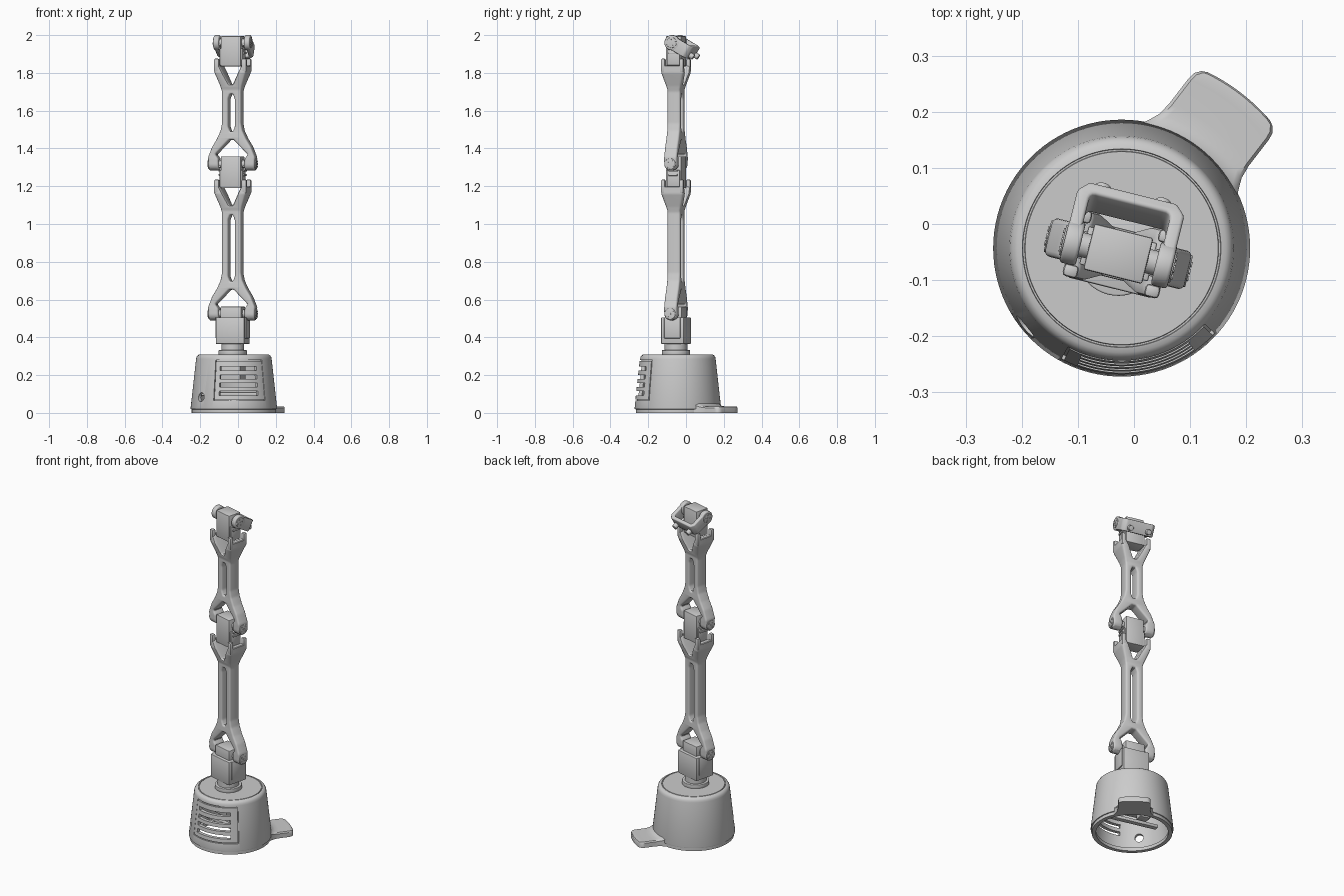
import bpy, bmesh, math
from mathutils import Matrix, Vector

if "Cube" in bpy.data.objects:
    bpy.data.objects.remove(bpy.data.objects["Cube"])

grey = bpy.data.materials.new("plain grey")
grey.use_nodes = True
grey.diffuse_color = (0.6, 0.6, 0.6, 1)
grey.node_tree.nodes["Principled BSDF"].inputs["Base Color"].default_value = (0.6, 0.6, 0.6, 1)

BASE = Matrix.Translation((-0.022, -0.043, 0))
ARM = Matrix.Translation((-0.028, -0.053, 0)) @ Matrix.Rotation(math.radians(-14), 4, 'Z')
parts = []


def add_mesh(name, me, frame):
    ob = bpy.data.objects.new(name, me)
    bpy.context.scene.collection.objects.link(ob)
    ob.matrix_world = frame
    me.materials.clear()
    me.materials.append(grey)
    parts.append(ob)
    return ob


def finish(name, bm, frame):
    bmesh.ops.recalc_face_normals(bm, faces=bm.faces)
    me = bpy.data.meshes.new(name)
    bm.to_mesh(me)
    bm.free()
    return add_mesh(name, me, frame)


def box(name, c, size, frame=ARM, bevel=0.004):
    bm = bmesh.new()
    bmesh.ops.create_cube(bm, size=1, matrix=Matrix.Translation(c) @ Matrix.Diagonal((*size, 1)))
    if bevel:
        bmesh.ops.bevel(bm, geom=bm.edges[:], offset=bevel, segments=2, profile=0.5, affect='EDGES')
    return finish(name, bm, frame)


def cyl(name, c, r, h, axis='Z', frame=ARM, bevel=0.0, seg=32):
    turn = {'X': Matrix.Rotation(math.pi / 2, 4, 'Y'), 'Y': Matrix.Rotation(math.pi / 2, 4, 'X'),
            'Z': Matrix.Identity(4)}[axis]
    bm = bmesh.new()
    bmesh.ops.create_cone(bm, cap_ends=True, segments=seg, radius1=r, radius2=r, depth=h,
                          matrix=Matrix.Translation(c) @ turn)
    if bevel:
        rim = [e for e in bm.edges if any(len(f.verts) > 4 for f in e.link_faces)]
        bmesh.ops.bevel(bm, geom=rim, offset=bevel, segments=3, profile=0.5, affect='EDGES')
    return finish(name, bm, frame)


def lathe(name, profile, frame, seg=96):
    bm = bmesh.new()
    vs = [bm.verts.new((r, 0, z)) for r, z in profile]
    es = [bm.edges.new(p) for p in zip(vs, vs[1:])]
    bmesh.ops.spin(bm, geom=vs + es, cent=(0, 0, 0), axis=(0, 0, 1), angle=math.tau,
                   steps=seg, use_merge=True)
    bmesh.ops.remove_doubles(bm, verts=bm.verts, dist=1e-5)
    return finish(name, bm, frame)


def smooth_loop(pts, step=0.015):
    """Resample a closed outline, then cut its corners."""
    out = []
    for a, b in zip(pts, pts[1:] + pts[:1]):
        a, b = Vector(a), Vector(b)
        n = max(1, math.ceil((b - a).length / step))
        out += [a.lerp(b, i / n) for i in range(n)]
    return [a.lerp(b, t) for a, b in zip(out, out[1:] + out[:1]) for t in (0.25, 0.75)]


def plate_mesh(name, loops, half, bevel):
    """Rounded plate from outlines in XY; later outlines are holes."""
    cu = bpy.data.curves.new(name + "_outline", 'CURVE')
    cu.dimensions, cu.fill_mode = '2D', 'BOTH'
    cu.extrude, cu.bevel_depth, cu.bevel_resolution, cu.offset = half - bevel, bevel, 2, -bevel
    for loop in loops:
        pts = smooth_loop(loop)
        sp = cu.splines.new('POLY')
        sp.points.add(len(pts) - 1)
        for p, v in zip(sp.points, pts):
            p.co = (v.x, v.y, 0, 1)
        sp.use_cyclic_u = True
    ob = bpy.data.objects.new(name + "_outline", cu)
    bpy.context.scene.collection.objects.link(ob)
    dg = bpy.context.evaluated_depsgraph_get()
    me = bpy.data.meshes.new_from_object(ob.evaluated_get(dg))
    bpy.data.objects.remove(ob)
    bm = bmesh.new()
    bm.from_mesh(me)
    bmesh.ops.remove_doubles(bm, verts=bm.verts, dist=1e-5)
    return bm


# ---- Base shell with vent panel ----
def wall(z):
    return 0.229 - (z - 0.025) * 0.11


def sector(name, din, dout, mid, half, z0, z1, n=24):
    """Curved slab that follows the sloping base wall."""
    bm = bmesh.new()
    rings = []
    for i in range(n + 1):
        a = math.radians(mid - half + 2 * half * i / n)
        rings.append([bm.verts.new(((wall(z) + d) * math.cos(a), (wall(z) + d) * math.sin(a), z))
                      for d, z in ((din, z0), (dout, z0), (dout, z1), (din, z1))])
    for p, q in zip(rings, rings[1:]):
        for k in range(4):
            bm.faces.new((p[k], p[(k + 1) % 4], q[(k + 1) % 4], q[k]))
    bm.faces.new(rings[0])
    bm.faces.new(rings[-1])
    return finish(name, bm, BASE)


def cut(target, cutters):
    for c in cutters:
        c.hide_render = True
        m = target.modifiers.new("cut", 'BOOLEAN')
        m.operation, m.object, m.solver = 'DIFFERENCE', c, 'EXACT'
    bpy.context.view_layer.update()
    me = bpy.data.meshes.new_from_object(target.evaluated_get(bpy.context.evaluated_depsgraph_get()))
    target.modifiers.clear()
    target.data = me
    for c in cutters:
        parts.remove(c)
        bpy.data.objects.remove(c)


shell = lathe("base_shell", [(0, 0.31), (0.172, 0.31), (0.173, 0.306), (0.176, 0.306), (0.177, 0.31),
              (0.186, 0.308), (0.193, 0.303), (0.198, 0.295), (0.2, 0.285), (0.229, 0.025),
              (0.228, 0.02), (0.223, 0.019), (0.223, 0), (0.2, 0), (0.2, 0.02), (0.211, 0.026),
              (0.18, 0.285), (0, 0.285)], BASE)
panel = sector("vent_panel", -0.012, 0.001, -80.5, 36.8, 0.071, 0.274)
slots = [0.235, 0.19, 0.147, 0.104]


def slot_cutters():
    return [sector("slot_cutter", -0.06, 0.03, -82.5, 28, z - 0.011, z + 0.011) for z in slots]


hole_frame = BASE @ Matrix.Rotation(math.radians(-141), 4, 'Z')
cut(shell, [sector("panel_cutter", -0.008, 0.03, -80.5, 38, 0.065, 0.28)] + slot_cutters()
    + [cyl("hole_cutter", (0.22, 0, 0.083), 0.024, 0.1, 'X', hole_frame)])
cut(panel, slot_cutters())

# ---- Foot tab, flaring up into the base wall ----
bm = bmesh.new()
rows = []
for r, hw, h in ((0.205, 0.122, 0.075), (0.221, 0.112, 0.055), (0.232, 0.102, 0.042), (0.248, 0.093, 0.036),
                 (0.27, 0.09, 0.034), (0.325, 0.09, 0.034), (0.338, 0.088, 0.034), (0.346, 0.08, 0.032),
                 (0.349, 0.07, 0.027)):
    vs = [hw * (k / 6 - 1) for k in range(13)]
    rows.append([[bm.verts.new((math.sqrt(r * r - v * v), v, z)) for v in vs]
                 for z in (0, h - 0.007 if h > 0.03 else h - 0.004, h)])
    for vert in (rows[-1][2][0], rows[-1][2][-1]):
        vert.co.y *= 0.94
for p, q in zip(rows, rows[1:]):
    ring = lambda s: s[0] + [s[1][-1]] + s[2][::-1] + [s[1][0]]
    a, b = ring(p), ring(q)
    for k in range(len(a)):
        n = (k + 1) % len(a)
        bm.faces.new((a[k], a[n], b[n], b[k]))
for s in (rows[0], rows[-1]):
    bm.faces.new(s[0] + [s[1][-1]] + s[2][::-1] + [s[1][0]])
finish("foot_tab", bm, BASE @ Matrix.Rotation(math.radians(52.4), 4, 'Z'))

# ---- Parts inside the base ----
box("inner_motor", (0, 0, 0.225), (0.11, 0.12, 0.13))
box("circuit_board", (0.02, 0.08, 0.09), (0.2, 0.09, 0.008), bevel=0)
box("board_connector", (-0.03, 0.08, 0.075), (0.06, 0.05, 0.03))
box("cross_bar", (0, -0.03, 0.1), (0.34, 0.03, 0.02))

# ---- Turntable and shoulder motor ----
cyl("turntable_disc", (0, 0, 0.32), 0.075, 0.024, bevel=0.003, seg=48)
cyl("turntable_neck", (0, 0, 0.35), 0.06, 0.05, seg=48)
box("shoulder_housing", (0, 0, 0.435), (0.155, 0.125, 0.14))
box("shoulder_motor", (0, 0, 0.52), (0.115, 0.09, 0.085))
for side, s in (("left", 1), ("right", -1)):
    box(side + "_housing_frame", (s * 0.079, 0, 0.45), (0.008, 0.088, 0.11), bevel=0.002)


def hub(label, x, z, r, frame=ARM, y=0):
    """Round horn with a ring of screws on both sides."""
    for side, s in (("left", 1), ("right", -1)):
        cyl(f"{side}_{label}_horn", (s * x, y, z), r, 0.008, 'X', frame, 0.002)
        for k in range(5):
            a = math.tau * k / 4 + math.pi / 4
            q = 0.0 if k == 4 else r * 0.62
            cyl(f"{side}_{label}_screw_{k + 1}", (s * (x + 0.004), y + q * math.cos(a), z + q * math.sin(a)),
                r * 0.17, 0.005, 'X', frame, seg=12)


# ---- Arm links ----
def link(label, zb, zt):
    low = [(0.012, 0.163), (0.088, 0.085), (0.072, 0.062), (0.07, 0), (0.124, 0), (0.128, 0.07),
           (0.106, 0.125), (0.08, 0.167), (0.06, 0.21), (0.052, 0.25)]
    top = [(0.052, -0.175), (0.06, -0.145), (0.087, -0.075), (0.088, -0.036), (0.06, -0.036), (0.01, -0.135)]
    half = [(x, zb + z) for x, z in low] + [(x, zt + z) for x, z in top]
    s0, s1 = zb + 0.207, zt - 0.188
    slot = [(0.008, s0), (0.018, s0 + 0.025), (0.018, s1 - 0.025), (0.008, s1)]
    mirror = lambda pts: pts + [(-x, z) for x, z in reversed(pts)]
    bm = plate_mesh(label, [mirror(half), mirror(slot)], 0.035, 0.01)
    for v in bm.verts:
        t, u = v.co.y - zb, zt - v.co.y
        d = 0.035
        if t < 0.035:
            d = max(0.008, math.sqrt(max(0, 0.035 ** 2 - (0.035 - t) ** 2)))
        elif u < 0.165:
            d = 0.035 + 0.026 * min(1, (0.165 - u) / 0.09)
        v.co = (v.co.x, -v.co.z / 0.035 * d, v.co.y)
    finish(label, bm, ARM)
    # four corner prongs that grip the next motor
    for sx, xn in ((1, "left"), (-1, "right")):
        for sy, yn in ((-1, "front"), (1, "back")):
            box(f"{label}_{yn}_{xn}_prong", (sx * 0.075, sy * 0.05, zt - 0.036), (0.027, 0.023, 0.072),
                bevel=0.007)
    hub(label, 0.126, zb + 0.035, 0.029)
    for side, s in (("left", 1), ("right", -1)):
        cyl(f"{label}_{side}_axle", (s * 0.068, 0, zb + 0.035), 0.022, 0.04, 'X')


link("lower_link", 0.49, 1.235)
link("upper_link", 1.283, 1.875)

# ---- Elbow and wrist motors ----
for label, z0, z1 in (("elbow", 1.19, 1.358), ("wrist", 1.835, 1.995)):
    box(label + "_motor", (0, 0, (z0 + z1) / 2), (0.108, 0.084, z1 - z0))
    for side, s in (("left", 1), ("right", -1)):
        box(f"{label}_{side}_motor_plate", (s * 0.057, 0, z0 + 0.05), (0.012, 0.07, 0.09), bevel=0.003)
        for k in range(3):
            box(f"{label}_{side}_rib_{k + 1}", (s * 0.066, 0, z0 + 0.07 + 0.022 * k), (0.01, 0.05, 0.01), bevel=0.002)

# ---- Tilting wrist bracket, hinged on the wrist motor ----
TILT = ARM @ Matrix.Translation((0, 0, 1.96)) @ Matrix.Rotation(math.radians(-30), 4, 'X')
u_half = [(0.068, 0.088), (0.074, 0.08), (0.074, -0.02), (0.098, -0.02), (0.098, 0.09), (0.08, 0.11)]
bm = plate_mesh("wrist_bracket", [u_half + [(-x, y) for x, y in reversed(u_half)]], 0.035, 0.006)
finish("wrist_bracket", bm, TILT)
for side, s in (("left", 1), ("right", -1)):
    cyl(side + "_bracket_pivot", (s * 0.084, 0, 0), 0.04, 0.03, 'X', TILT, 0.006)
    cyl(side + "_bracket_peg", (s * 0.055, 0.118, -0.012), 0.015, 0.032, 'Y', TILT, 0.003)
    cyl(side + "_wrist_axle", (s * 0.062, 0, 0), 0.022, 0.03, 'X', TILT)
hub("bracket", 0.098, 0, 0.028, TILT)

# ---- Smooth shading with sharp edges kept ----
bpy.ops.object.select_all(action='DESELECT')
for ob in parts:
    ob.select_set(True)
bpy.context.view_layer.objects.active = parts[0]
bpy.ops.object.shade_smooth_by_angle(angle=math.radians(35))
